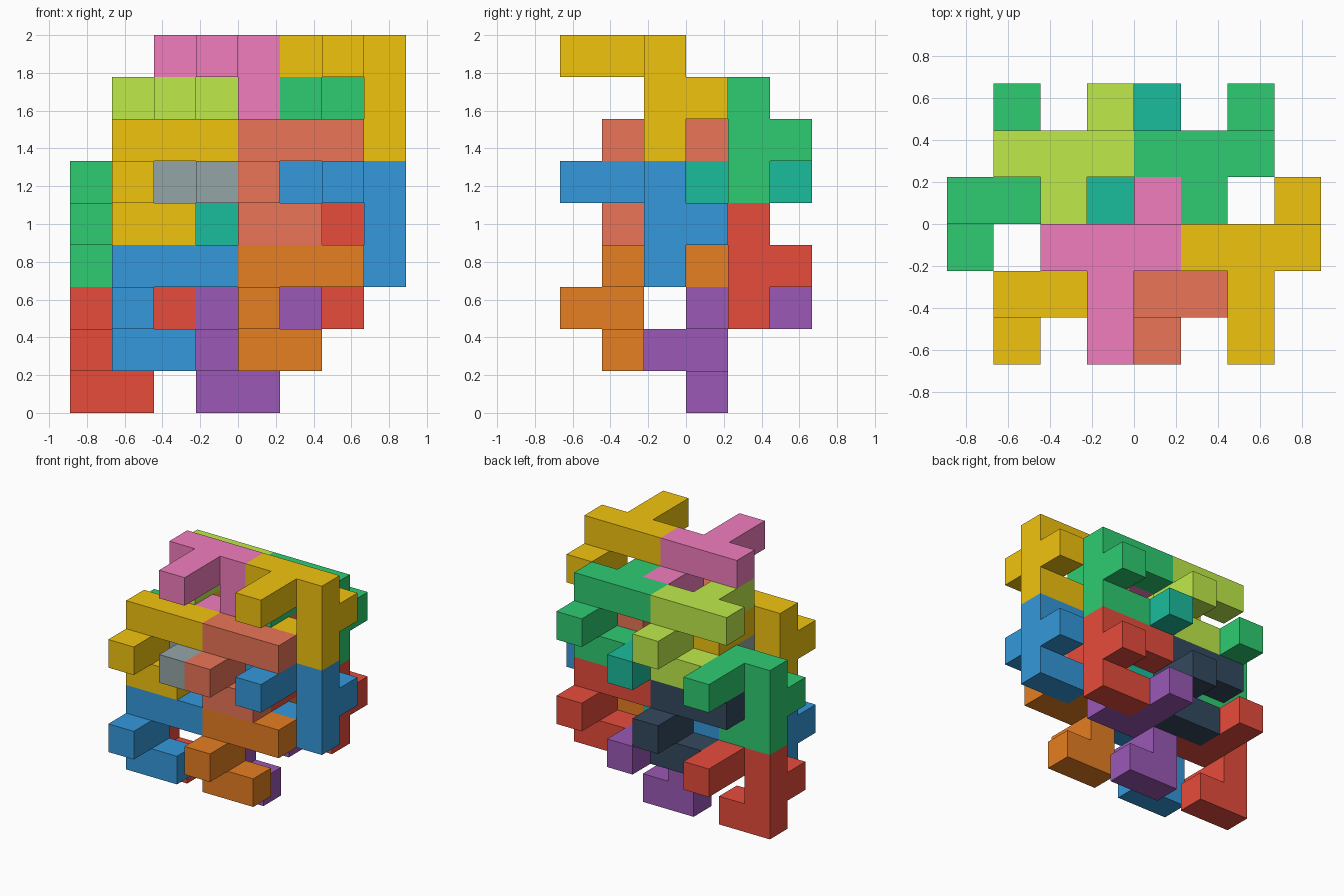
import bpy, bmesh
from mathutils import Vector

if "Cube" in bpy.data.objects:
    bpy.data.objects.remove(bpy.data.objects["Cube"])

U = 2 / 9                                  # edge of one cube cell
ORIGIN = Vector((-4, -3, 0))               # grid corner, in cells

# One nine-cube piece: bar, forward branch, drop with a bump and a foot
PIECE = [(-1, 0, 0), (0, 0, 0), (1, 0, 0),
         (0, -1, 0), (0, -2, 0),
         (1, 0, -1), (1, 0, -2), (1, 1, -1), (0, 0, -2)]
TURNED = [(-x, -y, z) for x, y, z in PIECE]   # half turn about z

COLORS = {"gold": "f1c40f", "pink": "f27dbd", "blue": "3498db", "grey": "95a5a6",
          "green": "2ecc71", "lime": "bfeb4a", "red": "e74c3c", "dark": "34495e",
          "salmon": "eb7557", "orange": "e67e22", "teal": "1abc9c", "purple": "9b59b6"}


def material(name):
    mat = bpy.data.materials.get(name)
    if not mat:
        mat = bpy.data.materials.new(name)
        c = [int(COLORS[name][i:i + 2], 16) / 255 for i in (0, 2, 4)]
        mat.diffuse_color = [((v + 0.055) / 1.055) ** 2.4 for v in c] + [1]
        mat.use_nodes = True
        mat.node_tree.nodes["Principled BSDF"].inputs["Base Color"].default_value = mat.diffuse_color
    return mat


def build_piece(name, cells, center, color):
    """Closed skin around the cells, flat areas merged."""
    bm = bmesh.new()
    filled = set(cells)
    for cell in cells:
        for axis in range(3):
            for side in (0, 1):
                step = [0, 0, 0]
                step[axis] = 2 * side - 1
                if tuple(a + b for a, b in zip(cell, step)) in filled:
                    continue
                u, v = (axis + 1) % 3, (axis + 2) % 3
                ring = []
                for a, b in ((0, 0), (1, 0), (1, 1), (0, 1)):
                    p = Vector(cell)
                    p[axis] += side
                    p[u] += a
                    p[v] += b
                    ring.append(bm.verts.new((p + Vector(center) + ORIGIN) * U))
                bm.faces.new(ring if side else ring[::-1])
    bmesh.ops.remove_doubles(bm, verts=bm.verts, dist=1e-4)
    bmesh.ops.dissolve_limit(bm, angle_limit=0.01, verts=bm.verts, edges=bm.edges)
    mesh = bpy.data.meshes.new(name)
    bm.to_mesh(mesh)
    bm.free()
    mesh.materials.append(material(color))
    bpy.context.collection.objects.link(bpy.data.objects.new(name, mesh))


# Four interlocking layers, front to back: cells, first bar centre, colours
LAYERS = [("front", TURNED, (2, 1, 3), ("blue", "orange", "gold", "salmon")),
          ("inner_front", PIECE, (3, 2, 5), ("grey", "blue", "pink", "gold")),
          ("inner_back", TURNED, (1, 3, 2), ("red", "purple", "green", "teal")),
          ("back", PIECE, (2, 4, 4), ("dark", "red", "lime", "green"))]

# Each layer holds a 2 x 2 block of pieces, three cells apart
for layer, cells, (x, y, z), colors in LAYERS:
    for n, color in enumerate(colors):
        row, col = divmod(n, 2)
        name = f"{layer}_{('lower', 'upper')[row]}_{('left', 'right')[col]}_piece"
        build_piece(name, cells, (x + 3 * col, y, z + 3 * row), color)
